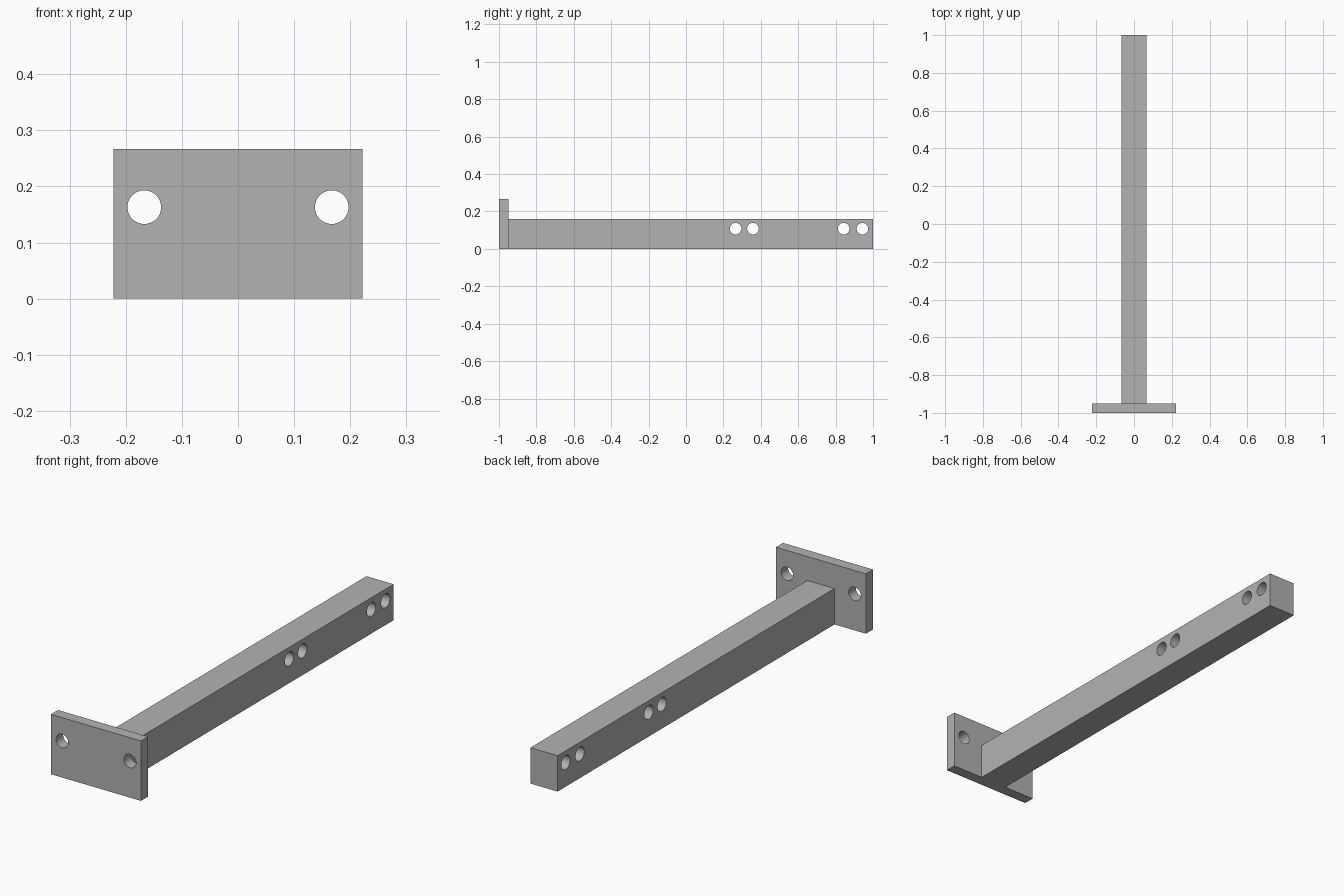
import bpy
import bmesh
import math
from mathutils import Matrix, Vector

default = bpy.data.objects.get("Cube")
if default:
    bpy.data.objects.remove(default, do_unlink=True)

grey = bpy.data.materials.new("plain grey")
grey.use_nodes = True
colour = (0.448, 0.448, 0.448, 1)
grey.diffuse_color = colour
grey.node_tree.nodes["Principled BSDF"].inputs["Base Color"].default_value = colour


def finish(bm, name):
    mesh = bpy.data.meshes.new(name)
    bm.to_mesh(mesh)
    bm.free()
    mesh.materials.append(grey)
    obj = bpy.data.objects.new(name, mesh)
    bpy.context.collection.objects.link(obj)
    return obj


def block(name, low, high):
    low, high = Vector(low), Vector(high)
    bm = bmesh.new()
    bmesh.ops.create_cube(bm, size=1, matrix=Matrix.Translation((low + high) / 2)
                          @ Matrix.Diagonal((*(high - low), 1)))
    return finish(bm, name)


def drill(obj, centres, axis, radius):
    """Cut round through holes along the given axis."""
    bm = bmesh.new()
    turn = Matrix.Rotation(math.pi / 2, 4, axis)
    for centre in centres:
        bmesh.ops.create_cone(bm, cap_ends=True, segments=48, radius1=radius,
                              radius2=radius, depth=0.4,
                              matrix=Matrix.Translation(centre) @ turn)
    cutter = finish(bm, obj.name + "_cutter")
    cutter.hide_render = True
    mod = obj.modifiers.new("holes", 'BOOLEAN')
    mod.operation = 'DIFFERENCE'
    mod.solver = 'EXACT'
    mod.object = cutter
    bpy.ops.object.select_all(action='DESELECT')
    bpy.context.view_layer.objects.active = obj
    obj.select_set(True)
    bpy.ops.object.modifier_apply(modifier=mod.name)
    bpy.data.objects.remove(cutter, do_unlink=True)
    bpy.ops.object.shade_smooth_by_angle(angle=math.radians(30))


# Mounting plate with a screw hole on each side
plate = block("mounting_plate", (-0.222, -1, 0), (0.222, -0.95, 0.267))
drill(plate, [(side * 0.167, -0.975, 0.163) for side in (-1, 1)], 'X', 0.03)

# Long arm with two pairs of cross holes
arm = block("arm", (-0.067, -0.95, 0), (0.067, 1, 0.16))
drill(arm, [(0, y, 0.108) for y in (0.265, 0.358, 0.843, 0.943)], 'Y', 0.031)
